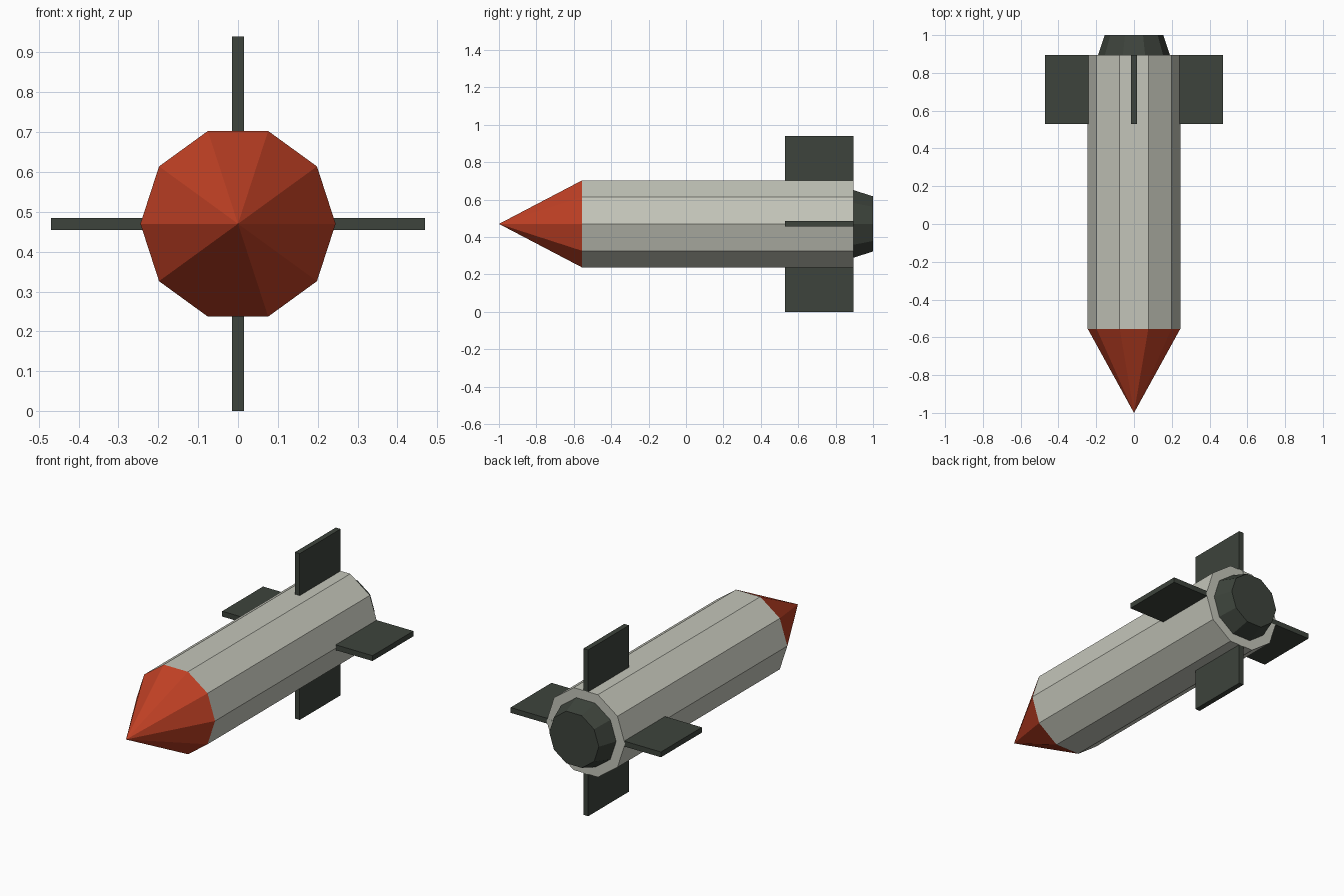
import bpy, bmesh, math
from mathutils import Matrix

if "Cube" in bpy.data.objects:
    bpy.data.objects.remove(bpy.data.objects["Cube"])

AXIS_Z = 0.47   # height of the rocket's centre line
SIDES = 10


def material(name, rgb):
    m = bpy.data.materials.new(name)
    m.diffuse_color = (*rgb, 1)
    m.use_nodes = True
    m.node_tree.nodes["Principled BSDF"].inputs["Base Color"].default_value = m.diffuse_color
    return m


grey = material("light grey", (0.55, 0.56, 0.49))
red = material("red", (0.53, 0.052, 0.018))
dark = material("dark green grey", (0.047, 0.057, 0.045))


def finish(name, bm, mat):
    bmesh.ops.recalc_face_normals(bm, faces=bm.faces[:])
    mesh = bpy.data.meshes.new(name)
    bm.to_mesh(mesh)
    bm.free()
    mesh.materials.append(mat)
    obj = bpy.data.objects.new(name, mesh)
    bpy.context.collection.objects.link(obj)


def frustum(name, y0, r0, y1, r1, mat):
    """Ten-sided section along y; a zero radius makes a point."""
    bm = bmesh.new()
    rings = []
    for y, r in ((y0, r0), (y1, r1)):
        angles = [math.tau * i / SIDES for i in range(SIDES)] if r else [0]
        rings.append([bm.verts.new((r * math.cos(a), y, AXIS_Z + r * math.sin(a)))
                      for a in angles])
    a, b = rings
    for i in range(SIDES):
        j = (i + 1) % SIDES
        if len(a) == 1:
            bm.faces.new((a[0], b[j], b[i]))
        else:
            bm.faces.new((a[i], a[j], b[j], b[i]))
    for ring in rings:
        if len(ring) > 2:
            bm.faces.new(ring)
    finish(name, bm, mat)


# Nose cone, body and exhaust nozzle
frustum("nose_cone", -1.0, 0, -0.555, 0.245, red)
frustum("body", -0.555, 0.245, 0.895, 0.245, grey)
frustum("nozzle", 0.895, 0.19, 1.0, 0.155, dark)

# Four flat tail fins around the body
INNER, OUTER, FRONT, BACK, THICK = 0.2, 0.47, 0.53, 0.895, 0.03
for i, side in enumerate(("right", "top", "left", "bottom")):
    bm = bmesh.new()
    bmesh.ops.create_cube(bm, size=1)
    bmesh.ops.scale(bm, vec=(OUTER - INNER, BACK - FRONT, THICK), verts=bm.verts)
    bmesh.ops.translate(bm, vec=((INNER + OUTER) / 2, (FRONT + BACK) / 2, 0), verts=bm.verts)
    turn = Matrix.Translation((0, 0, AXIS_Z)) @ Matrix.Rotation(-i * math.pi / 2, 4, 'Y')
    bmesh.ops.transform(bm, matrix=turn, verts=bm.verts)
    finish(side + "_fin", bm, dark)
